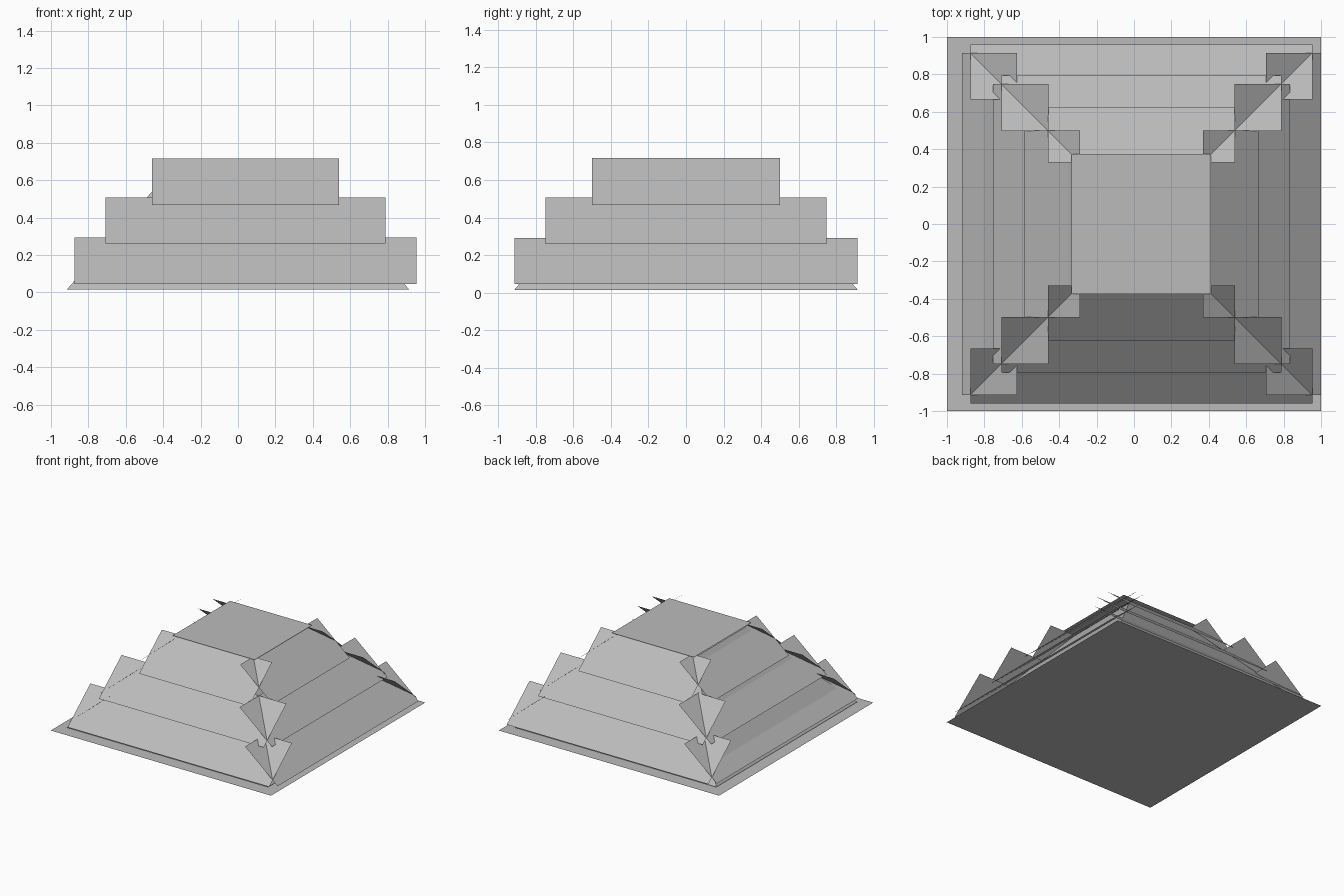
import bpy
import bmesh
from math import pi
from mathutils import Matrix, Vector

if "Cube" in bpy.data.objects:
    bpy.data.objects.remove(bpy.data.objects["Cube"], do_unlink=True)

GREY = (0.5, 0.5, 0.5, 1)
stone = bpy.data.materials.new("plain_grey")
stone.use_nodes = True
stone.diffuse_color = GREY
stone.node_tree.nodes["Principled BSDF"].inputs["Base Color"].default_value = GREY

CENTRE = Vector((0.04, 0, 0))  # the roof sits slightly off the base


def add_object(name, bm):
    mesh = bpy.data.meshes.new(name)
    bm.to_mesh(mesh)
    bm.free()
    mesh.materials.append(stone)
    obj = bpy.data.objects.new(name, mesh)
    bpy.context.collection.objects.link(obj)
    return obj


def square(name, half, location):
    bm = bmesh.new()
    bmesh.ops.create_grid(bm, x_segments=1, y_segments=1, size=half,
                          matrix=Matrix.Translation(location))
    return add_object(name, bm)


def sloped_panel(name, half_length, outer, inner, low, high, angle):
    """Thin sheet leaning inward, turned about the roof centre."""
    bm = bmesh.new()
    corners = [(-half_length, -outer, low), (half_length, -outer, low),
               (half_length, -inner, high), (-half_length, -inner, high)]
    bm.faces.new([bm.verts.new(c) for c in corners])
    bm.transform(Matrix.Translation(CENTRE) @ Matrix.Rotation(angle, 4, "Z"))
    return add_object(name, bm)


# Ground sheet and flat roof top
square("base_sheet", 1.0, (0, 0, 0))
square("top_sheet", 0.373, CENTRE + Vector((0, 0, 0.718)))

# Inner core: a four-sided frustum
bottom, top, half_bottom, half_top = 0.015, 0.70, 0.915, 0.32
bm = bmesh.new()
bmesh.ops.create_cone(bm, cap_ends=True, segments=4,
                      radius1=half_bottom * 2 ** 0.5, radius2=half_top * 2 ** 0.5,
                      depth=top - bottom,
                      matrix=Matrix.Translation((0, 0, (top + bottom) / 2))
                      @ Matrix.Rotation(pi / 4, 4, "Z"))
# keep the core's sides square to the axes
for v in bm.verts:
    half = half_bottom if v.co.z < 0.3 else half_top
    v.co.x = half if v.co.x > 0 else -half
    v.co.y = half if v.co.y > 0 else -half
add_object("inner_core", bm)

# Three tiers of overlapping panels on four sides
tiers = {
    "lower": (0.915, 0.96, 0.665, 0.045, 0.292),
    "middle": (0.748, 0.793, 0.498, 0.26, 0.506),
    "upper": (0.5, 0.625, 0.33, 0.468, 0.716),
}
for tier, sizes in tiers.items():
    for turn, side in enumerate(("front", "left", "back", "right")):
        sloped_panel(f"{tier}_panel_{side}", *sizes, turn * pi / 2)
